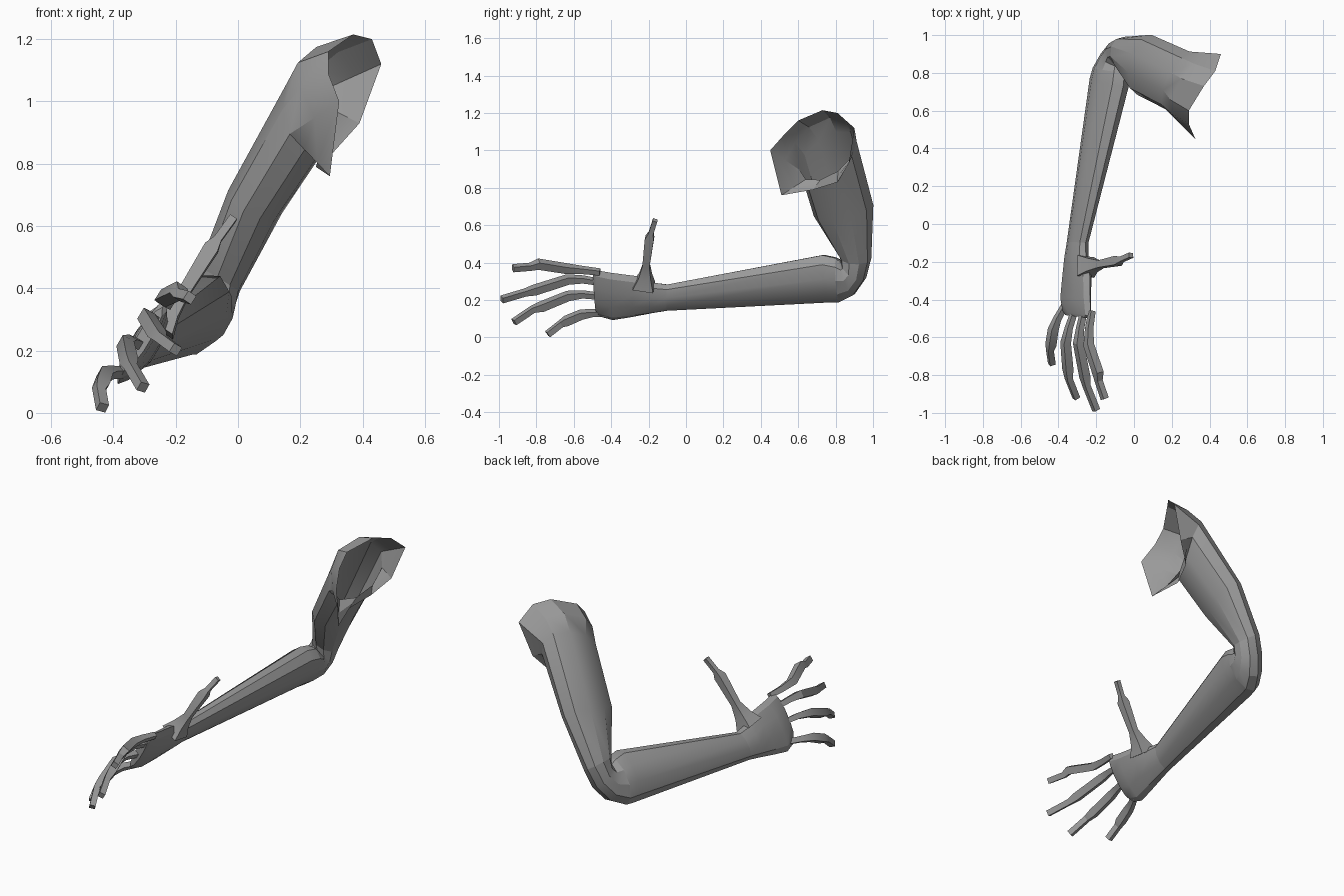
import bpy, bmesh, math
from mathutils import Vector as V

N = V((0.85, -0.10, -0.52)).normalized()    # normal of the plane the arm bends in
U = V((0.49, -0.24, 0.84)).normalized()     # direction of the upper arm
SIDES = 10

skin = bpy.data.materials.new("grey_skin")
skin.diffuse_color = (0.32, 0.32, 0.32, 1)


def in_plane(y, z):
    return V(((-0.355 + 0.10 * y + 0.52 * z) / 0.85, y, z))


def ring(inner, outer, half, shift=0.0, skew=0.0):
    """Oval ring between an inner and an outer point of the bending plane."""
    p, q = in_plane(*inner), in_plane(*outer)
    mid = (p + q) / 2 + N * shift
    side = (N - U * skew) * half
    pts = []
    for i in range(SIDES):
        t = 2 * math.pi * i / SIDES
        pts.append(mid + (p - q) / 2 * math.cos(t) - side * math.sin(t))
    return pts


def loft(name, rings, cap_start=False, cap_end=False):
    bm = bmesh.new()
    loops = [[bm.verts.new(p) for p in r] for r in rings]
    n = len(loops[0])
    for a, b in zip(loops, loops[1:]):
        for i in range(n):
            j = (i + 1) % n
            bm.faces.new((a[i], a[j], b[j], b[i]))
    if cap_start:
        bm.faces.new(loops[0][::-1])
    if cap_end:
        bm.faces.new(loops[-1])
    bmesh.ops.recalc_face_normals(bm, faces=bm.faces[:])
    me = bpy.data.meshes.new(name)
    bm.to_mesh(me)
    bm.free()
    me.materials.append(skin)
    ob = bpy.data.objects.new(name, me)
    bpy.context.collection.objects.link(ob)
    bpy.context.view_layer.objects.active = ob
    ob.select_set(True)
    bpy.ops.object.shade_smooth_by_angle(angle=math.radians(25))
    ob.select_set(False)


def finger(name, path, radii):
    """Square tube along a path."""
    pts = [V(p) for p in path]
    rings = []
    for i, (p, r) in enumerate(zip(pts, radii)):
        d = (pts[min(i + 1, len(pts) - 1)] - pts[max(i - 1, 0)]).normalized()
        s = (N - d * N.dot(d)).normalized()
        t = d.cross(s)
        rings.append([p + (s * a + t * b) * r
                      for a, b in ((-1, -1), (1, -1), (1, 1), (-1, 1))])
    loft(name, rings, True, True)


# Palm, from knuckles to wrist
wrist = ring((-0.10, 0.283), (-0.10, 0.143), 0.045)
loft("palm", [
    ring((-0.495, 0.35), (-0.48, 0.15), 0.022, 0.022),
    ring((-0.485, 0.372), (-0.455, 0.122), 0.03, 0.022),
    ring((-0.40, 0.355), (-0.39, 0.102), 0.038, 0.018),
    ring((-0.27, 0.335), (-0.29, 0.115), 0.045, 0.012),
    ring((-0.18, 0.295), (-0.18, 0.132), 0.048, 0.004),
    wrist], cap_start=True)

# Forearm, wrist to elbow
elbow = ring((0.80, 0.43), (0.825, 0.197), 0.085, 0.012)
loft("forearm", [wrist, ring((0.73, 0.442), (0.77, 0.192), 0.087, 0.005), elbow])

# Elbow bend
above_elbow = ring((0.82, 0.43), (0.99, 0.42), 0.078, -0.01)
loft("elbow", [
    elbow,
    ring((0.825, 0.412), (0.905, 0.243), 0.082, 0.02),
    ring((0.83, 0.405), (0.965, 0.325), 0.08, 0.01),
    above_elbow])

# Upper arm with the open, flared shoulder edge
opening = [V(p) for p in (
    (0.325, 0.45, 1.00), (0.29, 0.53, 1.09), (0.29, 0.60, 1.16),
    (0.37, 0.73, 1.215), (0.43, 0.81, 1.20), (0.46, 0.90, 1.12),
    (0.39, 0.87, 0.93), (0.30, 0.81, 0.83), (0.25, 0.68, 0.79),
    (0.295, 0.51, 0.76))]
armpit = ring((0.605, 0.88), (0.91, 1.03), 0.108, -0.03, 0.6)
# Rounded shoulder: halfway ring pushed out on the upper side
bulge = [0, 0.02, 0.035, 0.035, 0.02, 0, 0, 0, 0, 0]
shoulder = [a.lerp(b, 0.5) - N * k for a, b, k in zip(armpit, opening, bulge)]
loft("upper_arm", [
    above_elbow,
    ring((0.68, 0.63), (0.998, 0.69), 0.093, -0.035),
    armpit, shoulder, opening])

# Fingers: root, middle joint, last joint, tip
R = (0.014, 0.016, 0.021, 0.022, 0.016, 0.016)
finger("index_finger", [(-0.222, -0.46, 0.35), (-0.237, -0.55, 0.36), (-0.24, -0.64, 0.368),
                        (-0.19, -0.79, 0.392), (-0.187, -0.83, 0.378), (-0.155, -0.925, 0.37)], R)
finger("middle_finger", [(-0.265, -0.46, 0.295), (-0.285, -0.55, 0.31), (-0.295, -0.63, 0.31),
                         (-0.26, -0.81, 0.253), (-0.25, -0.86, 0.24), (-0.20, -0.985, 0.203)], R)
finger("ring_finger", [(-0.315, -0.46, 0.22), (-0.345, -0.55, 0.23), (-0.362, -0.63, 0.222),
                       (-0.35, -0.77, 0.165), (-0.345, -0.82, 0.15), (-0.305, -0.92, 0.082)], R)
finger("little_finger", [(-0.36, -0.42, 0.13), (-0.405, -0.50, 0.13), (-0.428, -0.56, 0.122),
                         (-0.44, -0.64, 0.088), (-0.445, -0.67, 0.072), (-0.435, -0.74, 0.017)], R)
# Thumb with a broad root
finger("thumb", [(-0.255, -0.225, 0.275), (-0.22, -0.218, 0.325), (-0.175, -0.213, 0.385),
                 (-0.085, -0.195, 0.53), (-0.065, -0.187, 0.558), (-0.015, -0.165, 0.627)],
       (0.055, 0.034, 0.019, 0.024, 0.013, 0.013))
